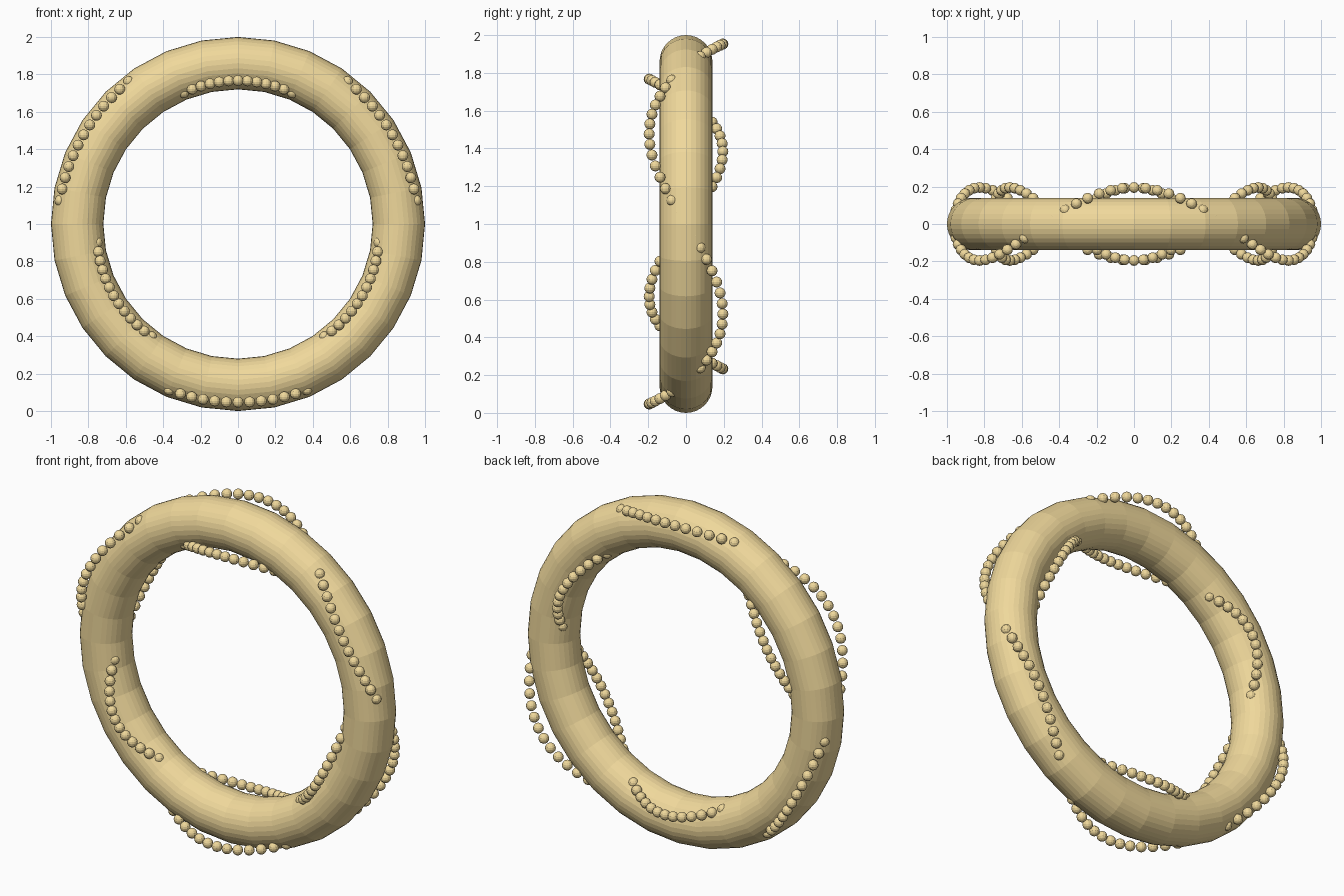
import bpy, bmesh, math
from mathutils import Matrix, Vector

if "Cube" in bpy.data.objects:
    bpy.data.objects.remove(bpy.data.objects["Cube"])

RING_R, TUBE_R, CENTRE_Z = 0.86, 0.14, 1.0

mat = bpy.data.materials.new("pale_gold")
mat.diffuse_color = (0.87, 0.69, 0.33, 1)
mat.use_nodes = True
mat.node_tree.nodes["Principled BSDF"].inputs["Base Color"].default_value = mat.diffuse_color


def finish(name, bm):
    bmesh.ops.recalc_face_normals(bm, faces=bm.faces)
    mesh = bpy.data.meshes.new(name)
    bm.to_mesh(mesh)
    bm.free()
    mesh.materials.append(mat)
    obj = bpy.data.objects.new(name, mesh)
    bpy.context.collection.objects.link(obj)
    return obj


# Upright faceted ring
bpy.ops.mesh.primitive_torus_add(
    major_radius=RING_R, minor_radius=TUBE_R, major_segments=32,
    minor_segments=32, location=(0, 0, CENTRE_Z), rotation=(math.pi / 2, 0, 0))
ring = bpy.context.object
ring.name = "ring"
bpy.ops.object.transform_apply(location=True, rotation=True, scale=True)
ring.data.materials.append(mat)


# Bead strand weaving through the ring, three waves per turn
def bead_strand(name, side, count=96, bead_r=0.029, wave=0.195):
    bm = bmesh.new()
    for i in range(count):
        a = 2 * math.pi * i / count
        phase = 3 * (a - math.pi / 6)
        r = RING_R + side * (0.093 + 0.008 * math.sin(phase) ** 2)
        pos = Vector((r * math.cos(a), -side * wave * math.cos(phase),
                      CENTRE_Z + r * math.sin(a)))
        bmesh.ops.create_uvsphere(bm, u_segments=12, v_segments=8, radius=bead_r,
                                  matrix=Matrix.Translation(pos))
    return finish(name, bm)


bead_strand("outer_bead_strand", 1)
bead_strand("inner_bead_strand", -1)
